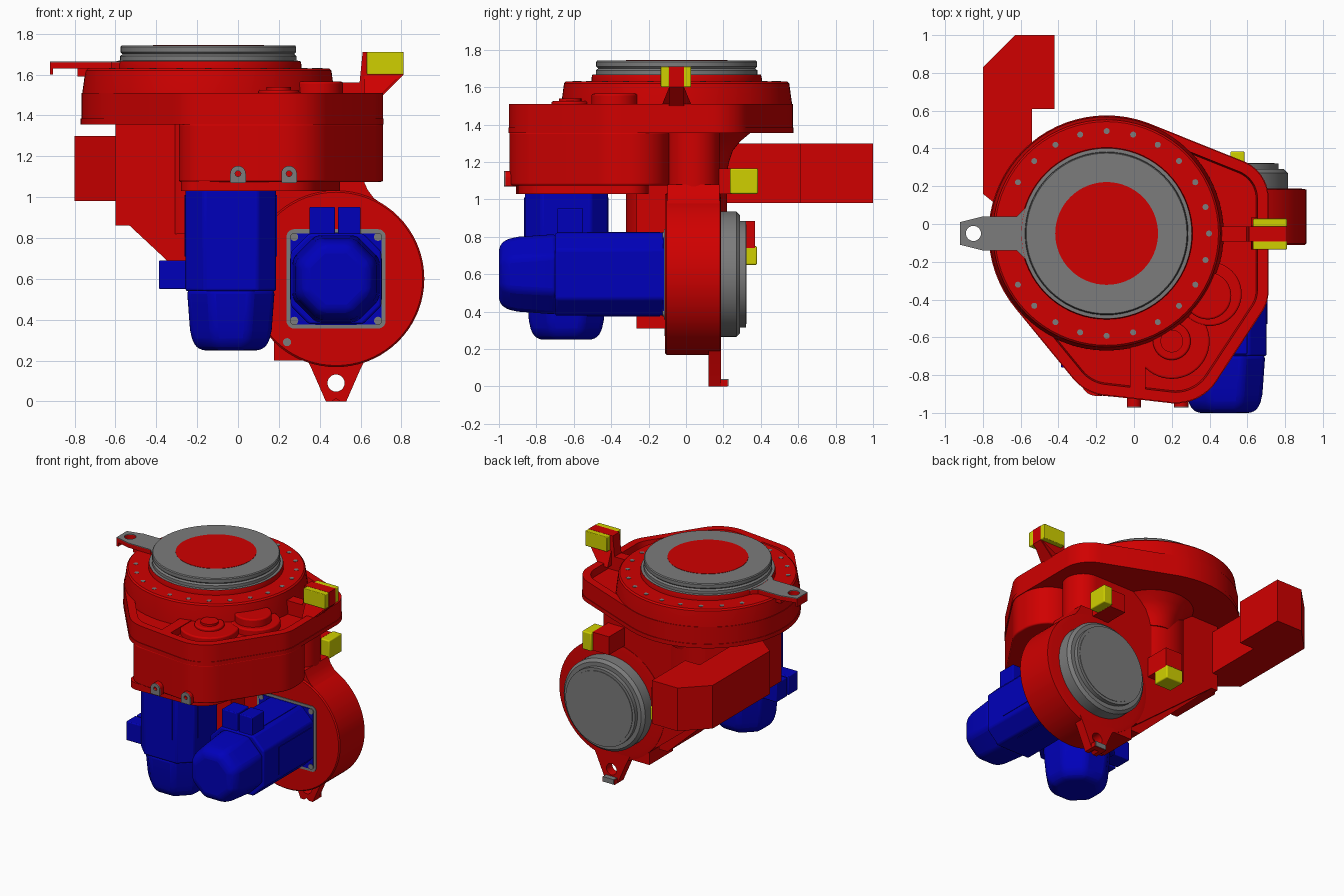
import bpy, bmesh, math
from mathutils import Matrix, Vector

if "Cube" in bpy.data.objects:
    bpy.data.objects.remove(bpy.data.objects["Cube"], do_unlink=True)


def material(name, rgb):
    m = bpy.data.materials.new(name)
    m.use_nodes = True
    m.diffuse_color = (*rgb, 1)
    m.node_tree.nodes["Principled BSDF"].inputs["Base Color"].default_value = (*rgb, 1)
    return m


RED = material("red paint", (0.63, 0.0, 0.0))
BLUE = material("blue paint", (0.0, 0.0, 0.49))
YELLOW = material("yellow rubber", (0.63, 0.63, 0.0))
GREY = material("grey metal", (0.2, 0.2, 0.2))
parts = []


def finish(bm, name, mat, bevel=0, matrix=None):
    bmesh.ops.recalc_face_normals(bm, faces=bm.faces)
    me = bpy.data.meshes.new(name)
    bm.to_mesh(me)
    bm.free()
    me.materials.append(mat)
    ob = bpy.data.objects.new(name, me)
    bpy.context.collection.objects.link(ob)
    if matrix:
        ob.matrix_world = matrix
    if bevel:
        mod = ob.modifiers.new("bevel", 'BEVEL')
        mod.width, mod.segments, mod.limit_method = bevel, 3, 'ANGLE'
        mod.angle_limit = math.radians(30)
    parts.append(ob)
    return ob


def circle(cx, cy, r, n=48):
    return [(cx + r * math.cos(i * math.tau / n), cy + r * math.sin(i * math.tau / n)) for i in range(n)]


def rect(u0, u1, v0, v1):
    return [(u0, v0), (u1, v0), (u1, v1), (u0, v1)]


def hull(circles):
    """Convex outline around a set of circles (x, y, r)."""
    pts = sorted({(round(x, 5), round(y, 5)) for c in circles for x, y in circle(*c, 72)})

    def half(seq):
        out = []
        for p in seq:
            while len(out) > 1 and ((out[-1][0] - out[-2][0]) * (p[1] - out[-2][1])
                                    - (out[-1][1] - out[-2][1]) * (p[0] - out[-2][0])) <= 0:
                out.pop()
            out.append(p)
        return out[:-1]
    return half(pts) + half(pts[::-1])


def prism(name, pts, axis, a, b, mat, hole=None, bevel=0, matrix=None, recess=None):
    """Extrude a 2D outline along an axis from a to b."""
    place = {'z': lambda u, v: (u, v, a), 'y': lambda u, v: (u, a, v)}[axis]
    step = Vector({'z': (0, 0, b - a), 'y': (0, b - a, 0)}[axis])
    bm = bmesh.new()
    loops = [[bm.verts.new(place(*p)) for p in loop] for loop in ([pts, hole] if hole else [pts])]
    if hole:
        edges = [bm.edges.new((l[i - 1], l[i])) for l in loops for i in range(len(l))]
        bmesh.ops.triangle_fill(bm, edges=edges, use_beauty=True)
    else:
        bm.faces.new(loops[0])
    ext = bmesh.ops.extrude_face_region(bm, geom=bm.faces[:], use_keep_orig=True)['geom']
    bmesh.ops.translate(bm, verts=[g for g in ext if isinstance(g, bmesh.types.BMVert)], vec=step)
    if recess:
        bmesh.ops.recalc_face_normals(bm, faces=bm.faces)
        top = [f for f in bm.faces if f.normal.z > 0.9]
        bmesh.ops.inset_region(bm, faces=top, thickness=recess[0])
        bmesh.ops.inset_region(bm, faces=top, thickness=0.008, depth=-recess[1])
    return finish(bm, name, mat, bevel, matrix)


def box(name, x, y, z, mat, bevel=0, matrix=None):
    return prism(name, rect(*x, *y), 'z', z[0], z[1], mat, bevel=bevel, matrix=matrix)


def loft(name, rings, mat, bevel=0, matrix=None):
    """Skin a list of equal-length rings of 3D points and cap both ends."""
    bm = bmesh.new()
    vs = [[bm.verts.new(p) for p in r] for r in rings]
    n = len(vs[0])
    for lo, hi in zip(vs, vs[1:]):
        for i in range(n):
            bm.faces.new((lo[i - 1], lo[i], hi[i], hi[i - 1]))
    bm.faces.new(vs[0])
    bm.faces.new(vs[-1])
    return finish(bm, name, mat, bevel, matrix)


def lathe(name, cx, cy, profile, mat, matrix=None):
    return loft(name, [[(x, y, z) for x, y in circle(cx, cy, r, 72)] for r, z in profile], mat, matrix=matrix)


def octagon(h, c, z=None):
    k = h - c
    pts = [(h, -k), (h, k), (k, h), (-k, h), (-h, k), (-h, -k), (-k, -h), (k, -h)]
    return pts if z is None else [(x, y, z) for x, y in pts]


def along_y(x, y, z):
    """Local z points to the front (-y), local y points up."""
    return Matrix.Translation((x, y, z)) @ Matrix.Rotation(math.pi / 2, 4, 'X')


CX, CY = -0.145, -0.05          # turntable axis
WX, WZ = 0.48, 0.60             # horizontal gearbox axis

# Gear casing with a sunken top and a flange line
outline = [(CX, CY, 0.625), (-0.13, -0.66, 0.25), (0.22, -0.69, 0.26), (0.50, -0.35, 0.213), (0.50, 0.135, 0.213)]
prism("casing_flange", hull(outline), 'z', 1.355, 1.385, RED)
prism("gear_casing", hull([(x, y, r - 0.004) for x, y, r in outline]), 'z', 1.385, 1.51, RED, recess=(0.055, 0.05))
prism("casing_boss_base", circle(0.2, -0.62, 0.20), 'z', 1.45, 1.505, RED, bevel=0.01)
prism("casing_boss", circle(0.2, -0.62, 0.10), 'z', 1.45, 1.525, RED, bevel=0.01)
prism("casing_cap", circle(0.2, -0.62, 0.06), 'z', 1.45, 1.54, RED)
prism("idler_boss_base", circle(0.40, -0.37, 0.17), 'z', 1.45, 1.508, RED, bevel=0.01)
prism("idler_boss", circle(0.39, -0.38, 0.125), 'z', 1.45, 1.565, RED, bevel=0.01)
prism("casing_rib", [(-0.02, -0.9), (0.06, -0.9), (0.06, -0.6), (-0.02, -0.6)], 'z', 1.45, 1.51, RED)

# Turntable drum, bolts and mounting ring
lathe("turntable_drum", CX, CY, [(0.62, 1.36), (0.62, 1.49), (0.602, 1.62), (0.592, 1.63)], RED)
lathe("ring_seat", CX, CY, [(0.455, 1.62), (0.455, 1.65), (0.451, 1.665)], RED)
lathe("mounting_ring", CX, CY, [(0.45, 1.66), (0.45, 1.667), (0.432, 1.668), (0.432, 1.69), (0.42, 1.70),
                                (0.43, 1.71), (0.43, 1.735), (0.425, 1.742), (0.33, 1.742)], GREY)
prism("ring_centre", circle(CX, CY, 0.272, 64), 'z', 1.735, 1.744, RED)
for i in range(24):
    if i not in (11, 12, 13):
        a = i * math.tau / 24
        prism("drum_bolt", circle(CX + 0.542 * math.cos(a), CY + 0.542 * math.sin(a), 0.016, 12),
              'z', 1.62, 1.632, GREY)

# Pointer arm on the left of the ring
arm = [(-0.5, 0.12), (-0.57, 0.09), (-0.62, 0.04), (-0.8, 0.04), (-0.92, 0.01),
       (-0.92, -0.11), (-0.8, -0.14), (-0.62, -0.14), (-0.57, -0.19), (-0.5, -0.22)]
prism("pointer_arm", arm, 'z', 1.63, 1.66, RED, hole=circle(-0.85, -0.05, 0.04, 24))
prism("pointer_arm_top", arm, 'z', 1.66, 1.665, GREY, hole=circle(-0.85, -0.05, 0.04, 24))
box("pointer_lip", (-0.92, -0.905), (-0.11, 0.01), (1.60, 1.64), RED)
box("pointer_foot", (-0.785, -0.6), (-0.11, 0.01), (1.59, 1.64), RED)

# Lower housing with hanging lugs
prism("lower_housing", hull([(-0.15, -0.77, 0.14), (0.22, -0.69, 0.255), (0.50, -0.35, 0.21),
                             (0.50, -0.30, 0.21), (-0.15, -0.23, 0.14)]), 'z', 1.075, 1.36, RED, bevel=0.01)
prism("housing_base", hull([(-0.2, -0.83, 0.08), (0.2, -0.7, 0.2), (0.4, -0.3, 0.1), (-0.2, -0.3, 0.08)]),
      'z', 1.03, 1.08, RED)
for x in (0.0, 0.25):
    lug = hull([(x, 1.115, 0.038), (x - 0.033, 1.075, 0.005), (x + 0.033, 1.075, 0.005)])
    hole = circle(x, 1.115, 0.014, 16)
    prism("housing_lug", lug, 'y', -0.965, -0.90, RED, hole=hole)
    prism("housing_lug_face", lug, 'y', -0.972, -0.965, GREY, hole=hole)

# Frame: web, rounded neck above the gearbox, side bracket, round column with rear flare
prism("frame_web", [(-0.58, 1.36), (0.45, 1.36), (0.45, 1.08), (0.615, 1.08), (0.635, 1.035), (0.665, 0.995),
                    (0.71, 0.963), (0.77, 0.915), (0.80, 0.6), (0.48, 0.2), (0.175, 0.2), (0.175, 0.34),
                    (0.12, 0.34), (-0.53, 0.86), (-0.58, 0.86)], 'y', -0.10, 0.18, RED)
prism("frame_neck", hull([(0.0, 0.04, 0.14), (0.48, 0.04, 0.14)]), 'z', 1.0, 1.36, RED)
prism("side_bracket", [(-0.6, 1.36), (0.13, 1.36), (0.13, 0.31), (0.06, 0.31), (-0.53, 0.86), (-0.6, 0.86)],
      'y', -0.265, 0.13, RED)
lathe("frame_column", CX, CY, [(0.27, 0.82), (0.27, 1.36)], RED)
lathe("column_flare", -0.1, 0.06, [(0.16, 1.15), (0.17, 1.20), (0.19, 1.26), (0.23, 1.31), (0.29, 1.36)], RED)
for x in (-0.55, -0.41):
    for z in (0.94, 1.15):
        prism("plate_screw", circle(x, z, 0.015, 12), 'y', -0.27, -0.25, RED)

# Cable duct behind the left side, its front end slanting in to the bracket
prism("cable_duct", [(-0.8, 0.16), (-0.8, 0.83), (-0.63, 1.0), (-0.42, 1.0), (-0.42, 0.61),
                     (-0.54, 0.61), (-0.54, 0.0), (-0.6, 0.0)], 'z', 0.98, 1.30, RED)

# Horizontal gearbox drum with rear disc
lathe("gearbox_drum", 0, 0, [(0.40, -0.30), (0.432, -0.295), (0.432, -0.008), (0.424, 0)], RED,
      along_y(WX, -0.112, WZ))
lathe("rear_disc", 0, 0, [(0.285, -0.32), (0.285, -0.29), (0.315, -0.29), (0.335, -0.27), (0.335, -0.18)], GREY,
      along_y(WX, 0, WZ))
prism("rear_disc_cap", circle(WX, WZ, 0.265), 'y', 0.31, 0.324, GREY)
prism("side_plug", circle(0.24, 0.29, 0.02, 16), 'y', -0.116, -0.09, GREY)

# Bottom lug
lug = [(0.33, 0.22), (0.63, 0.22), (0.60, 0.16), (0.53, 0.0), (0.50, 0.0), (0.48, 0.015), (0.46, 0.0),
       (0.43, 0.0), (0.36, 0.16)]
prism("bottom_lug", lug, 'y', 0.12, 0.188, RED, hole=circle(WX, 0.09, 0.042, 24))
box("bottom_lug_toe", (0.43, 0.53), (0.18, 0.222), (0, 0.035), RED)
box("bottom_lug_toe_plate", (0.435, 0.525), (0.185, 0.226), (0.002, 0.039), GREY)


def motor(name, body, tail, matrix):
    prism(name + "_body", octagon(0.222, 0.09), 'z', 0, body, BLUE, bevel=0.012, matrix=matrix)
    end = body + tail
    loft(name + "_tail", [octagon(0.215, 0.115, body - 0.01), octagon(0.20, 0.112, end - 0.10),
                          octagon(0.185, 0.105, end - 0.035), octagon(0.15, 0.088, end)], BLUE, 0.025, matrix)
    for s in ((-0.13, -0.005), (0.01, 0.12)):
        box(name + "_connector", s, (0.18, 0.352), (body - 0.15, body - 0.01), BLUE, 0.006, matrix)
    for side in (0, 90, 180, 270):
        box(name + "_rib", (-0.10, 0.10), (0.2, 0.226), (0.03, body - 0.17), BLUE,
            matrix=matrix @ Matrix.Rotation(math.radians(side), 4, 'Z'))


# Vertical motor (hangs down) and horizontal motor (points forward)
down = Matrix(((0, -1, 0, -0.035), (-1, 0, 0, -0.64), (0, 0, -1, 1.04), (0, 0, 0, 1)))
motor("vertical_motor", 0.50, 0.29, down)
motor("horizontal_motor", 0.59, 0.30, along_y(WX, -0.11, WZ))
corners = [(WX + sx * 0.205, WZ + sz * 0.205) for sx in (-1, 1) for sz in (-1, 1)]
prism("motor_gasket", hull([(x, z, 0.038) for x, z in corners]), 'y', -0.117, -0.10, GREY)
prism("motor_flange", hull([(x, z, 0.018) for x, z in corners]), 'y', -0.122, -0.10, BLUE)
for x, z in corners:
    prism("motor_bolt", circle(x, z, 0.02, 12), 'y', -0.126, -0.11, GREY)

# Stop arm at the upper right with rubber pads
prism("stop_arm", [(0.44, 1.46), (0.70, 1.46), (0.71, 1.50), (0.81, 1.60), (0.81, 1.71), (0.61, 1.71),
                   (0.595, 1.56), (0.44, 1.56)], 'y', -0.092, -0.012, RED)
loft("stop_gusset", [[(x, CY + s * w, z) for x, s in ((0.62, -1), (x1, -1), (x1, 1), (0.62, 1))]
                     for z, w, x1 in ((1.49, 0.085, 0.69), (1.60, 0.04, 0.80))], RED)
for y in ((-0.135, -0.09), (-0.014, 0.028)):
    box("stop_pad", (0.63, 0.81), y, (1.60, 1.71), YELLOW, 0.005)

# Rear stops with rubber blocks
box("upper_rear_stop", (0.38, 0.515), (0.15, 0.36), (1.03, 1.165), RED)
box("upper_rear_pad", (0.51, 0.585), (0.235, 0.385), (1.03, 1.165), YELLOW, 0.008)
box("lower_rear_stop", (-0.11, 0.03), (0.12, 0.37), (0.74, 0.885), RED)
box("lower_rear_pad", (-0.11, 0.03), (0.25, 0.38), (0.65, 0.75), YELLOW, 0.008)

# Smooth shading with sharp edges kept
bpy.ops.object.select_all(action='DESELECT')
for ob in parts:
    ob.select_set(True)
bpy.context.view_layer.objects.active = parts[0]
bpy.ops.object.shade_smooth_by_angle(angle=math.radians(30))
